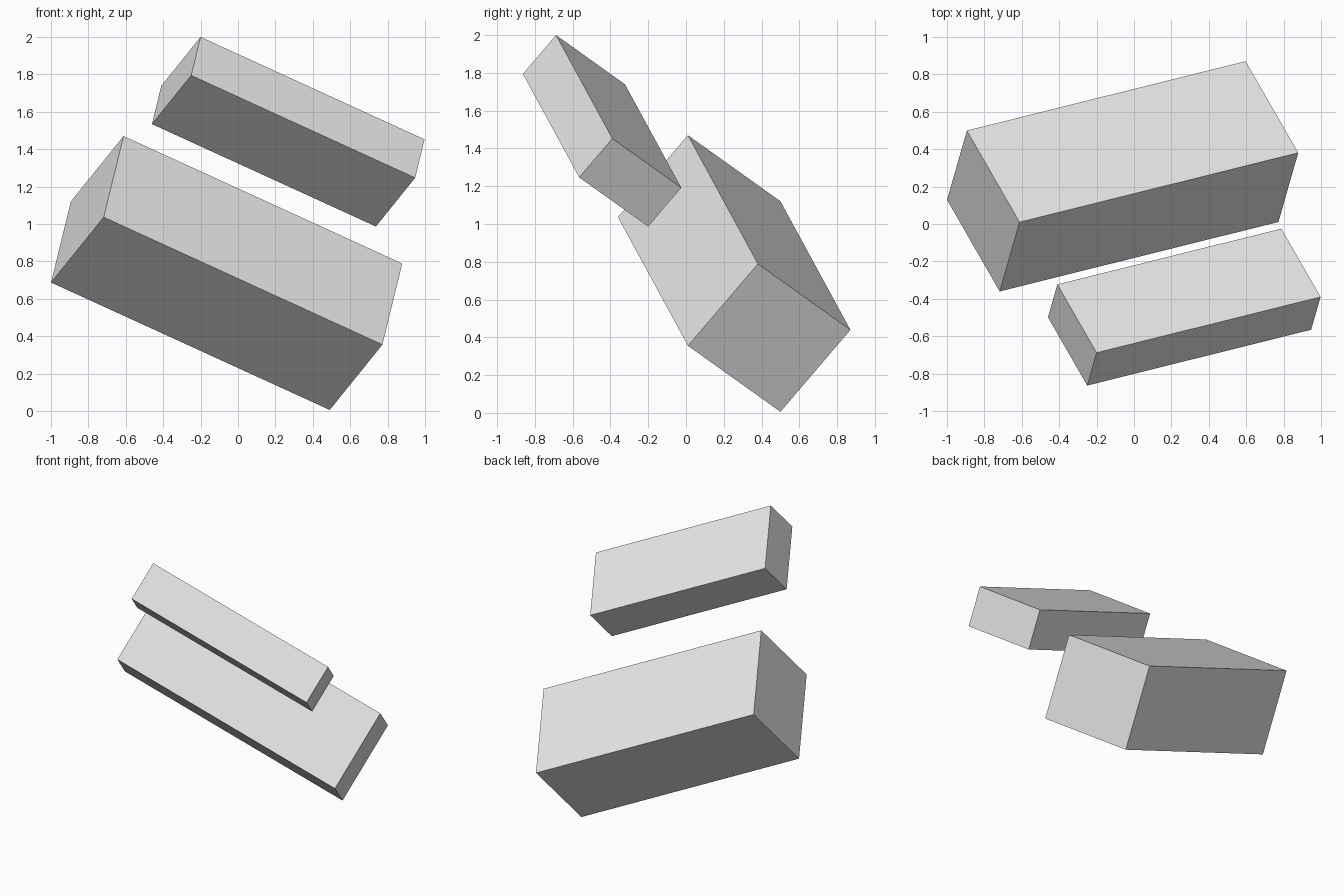
import bpy
from mathutils import Matrix, Vector

cube = bpy.data.objects.get("Cube")
if cube:
    bpy.data.objects.remove(cube, do_unlink=True)

# One plain light grey for both blocks
grey = bpy.data.materials.new("light_grey")
grey.use_nodes = True
colour = (0.8, 0.8, 0.8, 1.0)
grey.diffuse_color = colour
grey.node_tree.nodes["Principled BSDF"].inputs["Base Color"].default_value = colour

# Shared tilted axes: length, depth, height
length_axis = Vector((0.888, 0.221, -0.406)).normalized()
depth_axis = Vector((-0.422, 0.738, -0.527))
depth_axis = (depth_axis - length_axis * depth_axis.dot(length_axis)).normalized()
height_axis = length_axis.cross(depth_axis)
tilt = Matrix((length_axis, depth_axis, height_axis)).transposed()


def block(name, top_corner, size):
    """Tilted box hung from its highest corner."""
    offset = tilt @ Vector((size[0] / 2, size[1] / 2, -size[2] / 2))
    bpy.ops.mesh.primitive_cube_add(size=1)
    obj = bpy.context.object
    obj.name = name
    obj.matrix_world = (Matrix.Translation(Vector(top_corner) + offset)
                        @ tilt.to_4x4() @ Matrix.Diagonal((*size, 1)))
    obj.data.materials.append(grey)
    return obj


block("large_block", (-0.612, 0.01, 1.47), (1.68, 0.664, 0.58))
block("small_block", (-0.2, -0.688, 2.0), (1.35, 0.495, 0.275))
